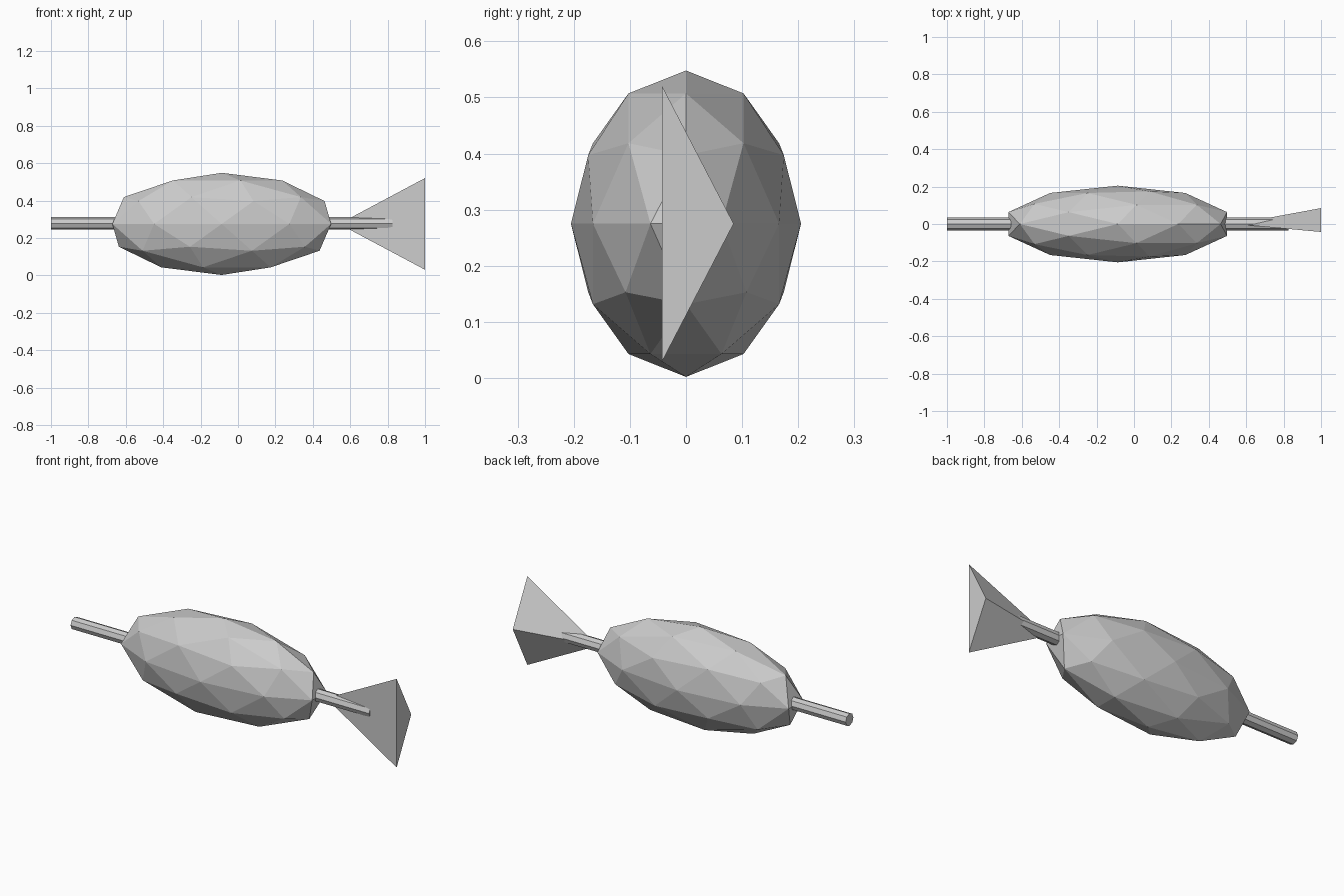
import bpy, math

if "Cube" in bpy.data.objects:
    bpy.data.objects.remove(bpy.data.objects["Cube"])

# One plain grey for the whole model
grey = bpy.data.materials.new("plain grey")
grey.diffuse_color = (0.6, 0.6, 0.6, 1)
grey.use_nodes = True
grey.node_tree.nodes["Principled BSDF"].inputs["Base Color"].default_value = grey.diffuse_color
CZ = 0.275


def finish(name):
    ob = bpy.context.object
    ob.name = name
    ob.data.materials.append(grey)
    return ob


# Body: low-poly sphere stretched along x
bpy.ops.mesh.primitive_ico_sphere_add(subdivisions=2, radius=1, location=(-0.087, 0, CZ))
finish("fish_body").scale = (0.615, 0.205, 0.273)

# Skewer: eight-sided rod running through the body
x0, x1 = -1.0, 0.825
bpy.ops.mesh.primitive_cylinder_add(vertices=8, radius=0.034, depth=x1 - x0,
                                    location=((x0 + x1) / 2, 0, CZ + 0.003),
                                    rotation=(0, math.pi / 2, 0))
finish("skewer")

# Tail: three-sided pyramid, apex towards the body, flattened in y
apex, base = 0.54, 1.0
bpy.ops.mesh.primitive_cone_add(vertices=3, radius1=0.283, radius2=0, depth=base - apex,
                                location=((apex + base) / 2, 0, CZ),
                                rotation=(0, -math.pi / 2, 0))
finish("tail_fin").scale = (1, 0.3, 1)
